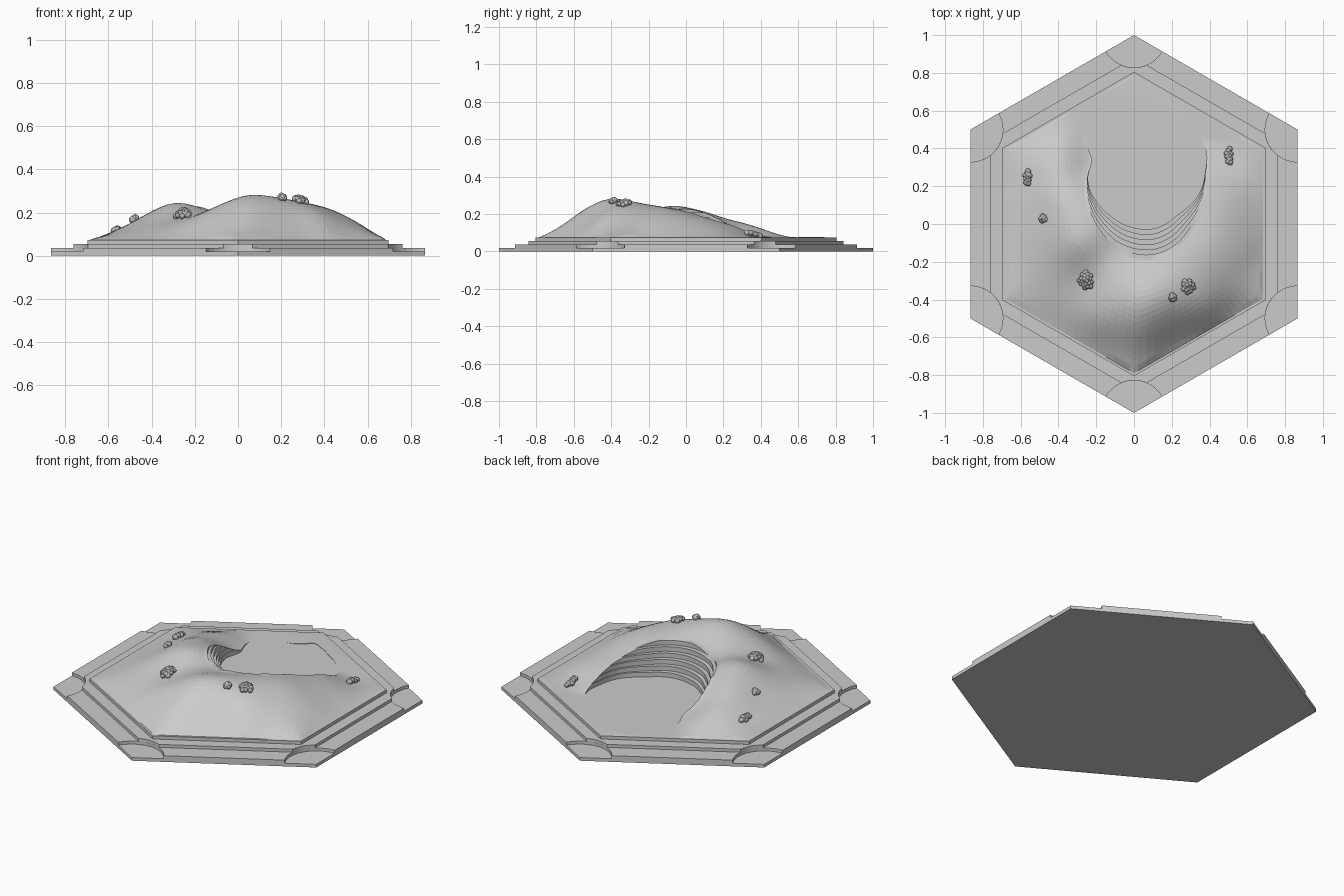
import bpy, bmesh, math, random
from mathutils import Vector

if "Cube" in bpy.data.objects:
    bpy.data.objects.remove(bpy.data.objects["Cube"])

random.seed(4)
FLOOR = 0.074
CX, CY = 0.065, 0.25          # centre of the quarry pit


def make_object(name, bm):
    bmesh.ops.remove_doubles(bm, verts=bm.verts, dist=0.0004)
    bmesh.ops.recalc_face_normals(bm, faces=bm.faces)
    mesh = bpy.data.meshes.new(name)
    bm.to_mesh(mesh)
    bm.free()
    ob = bpy.data.objects.new(name, mesh)
    bpy.context.collection.objects.link(ob)
    return ob


# Hexagonal base plates, the middle ones with round bites out of the corners
def hex_plate(name, R, z0, z1, bite=0.0):
    d, pts = 1 - R, []
    for i in range(6):
        phi = math.radians(90 + 60 * i)
        if bite <= d:
            pts.append((R * math.cos(phi), R * math.sin(phi)))
            continue
        t = (-d + math.sqrt(4 * bite**2 - 3 * d**2)) / 2
        half = math.atan2(t * math.sin(math.pi / 3), d + t / 2)
        for k in range(13):
            a = phi + math.pi + half * (1 - k / 6)
            pts.append((math.cos(phi) + bite * math.cos(a),
                        math.sin(phi) + bite * math.sin(a)))
    bm = bmesh.new()
    face = bm.faces.new([bm.verts.new((x, y, z0)) for x, y in pts])
    ext = bmesh.ops.extrude_face_region(bm, geom=[face], use_keep_orig=True)
    bmesh.ops.translate(bm, vec=(0, 0, z1 - z0),
                        verts=[v for v in ext["geom"] if isinstance(v, bmesh.types.BMVert)])
    return make_object(name, bm)


hex_plate("base_plate", 1.0, 0, 0.019)
hex_plate("notched_plate", 1.0, 0.019, 0.037, 0.172)
hex_plate("middle_step", 0.88, 0.037, 0.055, 0.172)
hex_plate("top_step", 0.805, 0.055, FLOOR)

# Terrain heights, smoothly interpolated between a few spot heights
spots = [(0.05, -0.4, .28), (0.17, -0.38, .27), (0.04, -0.5, .25), (0.04, -0.6, .185),
         (0.04, -0.7, .115), (0.3, -0.33, .245), (0.38, -0.45, .175), (-0.25, -0.3, .178),
         (-0.2, -0.5, .165), (-0.42, -0.4, .12), (-0.45, -0.18, .165), (-0.28, -0.1, .242),
         (-0.48, 0.03, .16), (-0.56, 0.24, .11), (-0.36, 0.12, .205), (-0.37, 0.3, .152),
         (-0.37, 0.42, .115), (-0.25, 0.3, .105), (-0.27, 0.48, .074), (-0.1, -0.14, .205),
         (0.07, -0.19, .235), (0.4, -0.1, .22), (0.5, -0.2, .182), (0.6, -0.15, .125),
         (0.37, 0.1, .18), (0.5, 0.15, .14), (0.39, 0.27, .13), (0.5, 0.36, .083),
         (0.36, 0.44, .076), (0.15, 0.62, .076), (-0.06, 0.61, .076)]
corners = [Vector((0.79 * math.cos(math.radians(90 + 60 * i)),
                   0.79 * math.sin(math.radians(90 + 60 * i)))) for i in range(6)]
for i in range(6):
    for k in range(4):
        p = corners[i].lerp(corners[(i + 1) % 6], k / 4)
        spots.append((p.x, p.y, FLOOR))


def kernel(x, y, s):
    return math.sqrt((x - s[0])**2 + (y - s[1])**2 + 0.01)


def solve(A, b):
    n = len(b)
    M = [row + [v] for row, v in zip(A, b)]
    for c in range(n):
        p = max(range(c, n), key=lambda r: abs(M[r][c]))
        M[c], M[p] = M[p], M[c]
        for r in range(c + 1, n):
            f = M[r][c] / M[c][c]
            M[r] = [u - f * v for u, v in zip(M[r], M[c])]
    w = [0.0] * n
    for r in reversed(range(n)):
        w[r] = (M[r][n] - sum(M[r][k] * w[k] for k in range(r + 1, n))) / M[r][r]
    return w


weights = solve([[kernel(s[0], s[1], q) for q in spots] for s in spots],
                [s[2] - FLOOR for s in spots])


def height(x, y):
    return max(FLOOR, FLOOR + sum(w * kernel(x, y, s) for w, s in zip(weights, spots)))


# Pit rim outline as radius over angle
rim = [(.385, .25), (.39, .4), (.33, .49), (.2, .59), (.1, .65), (.04, .675), (0, .64),
       (-.06, .605), (-.2, .57), (-.265, .52), (-.265, .45), (-.235, .35), (-.255, .25),
       (-.25, .1), (-.2, -.03), (-.1, -.14), (.07, -.19), (.2, -.15), (.31, -.03), (.37, .1)]
polar = sorted((math.atan2(y - CY, x - CX) % math.tau, math.hypot(x - CX, y - CY)) for x, y in rim)


def rim_radius(a):
    n = len(polar)
    for i in range(n):
        a0, a1 = polar[i][0], polar[(i + 1) % n][0]
        span, off = (a1 - a0) % math.tau, (a - a0) % math.tau
        if off <= span:
            t = off / span
            p0, p1, p2, p3 = (polar[(i + k) % n][1] for k in (-1, 0, 1, 2))
            return p1 + 0.5 * t * (p2 - p0 + t * (2*p0 - 5*p1 + 4*p2 - p3
                                                  + t * (3 * (p1 - p2) + p3 - p0)))


def edge_radius(a):
    best = 9
    for i in range(6):
        n = math.radians(60 * i)
        d = math.cos(a - n)
        if d > 1e-6:
            ap = 0.79 * math.cos(math.pi / 6)
            best = min(best, (ap - CX * math.cos(n) - CY * math.sin(n)) / d)
    return best


angles = sorted([math.tau * i / 144 for i in range(144)]
                + [math.atan2(c.y - CY, c.x - CX) % math.tau for c in corners])


def sheet(name, column):
    bm = bmesh.new()
    cols = [[bm.verts.new(p) for p in column(a)] for a in angles]
    for i, c in enumerate(cols):
        d = cols[(i + 1) % len(cols)]
        for k in range(len(c) - 1):
            bm.faces.new((c[k], c[k + 1], d[k + 1], d[k]))
    return make_object(name, bm)


def at(a, r):
    return CX + r * math.cos(a), CY + r * math.sin(a)


# Hillside from the pit rim out to the edge of the top step
def hill_column(a):
    r0, r1 = rim_radius(a), edge_radius(a)
    out = []
    for k in range(19):
        x, y = at(a, r0 + (r1 - r0) * k / 18)
        out.append((x, y, height(x, y) if k < 18 else FLOOR))
    return out


# Stepped rock layers on the pit wall, cut off where the rim is lower
def wall_column(a):
    r = rim_radius(a)
    top = height(*at(a, r))
    inset = 0.012 + 0.15 * max(0, -math.sin(a))**1.5
    out = []
    for k in range(6):
        x, y = at(a, r - inset * (1 - k / 6))
        for j in (k, k + 1):
            out.append((x, y, min(top, FLOOR + 0.027 * j)))
    out.append((*at(a, r), top))
    return out


hill = sheet("hillside", hill_column)
wall = sheet("pit_wall", wall_column)
for ob in (hill, wall):       # keep the open sheets facing upward
    if sum(p.normal.z * p.area for p in ob.data.polygons) < 0:
        ob.data.flip_normals()


# Bushes: clumps of small balls resting on the hillside
def bush(name, x, y, sx, sy, sz, count):
    bm = bmesh.new()
    for i in range(count):
        a, q = i * 2.4, math.sqrt((i + 0.5) / count)
        px = x + (sx - 0.012) * q * math.cos(a)
        py = y + (sy - 0.012) * q * math.sin(a)
        pz = height(px, py) + 0.008 + (sz - 0.02) * (1 - q * q) * random.uniform(0.7, 1)
        ball = bmesh.ops.create_icosphere(bm, subdivisions=2, radius=random.uniform(.012, .016))
        bmesh.ops.translate(bm, vec=(px, py, pz), verts=ball["verts"])
    make_object(name, bm)


bush("bush_west", -0.565, 0.245, .027, .048, .033, 12)
bush("bush_west_small", -0.48, 0.03, .026, .026, .032, 8)
bush("bush_valley", -0.255, -0.3, .047, .055, .05, 20)
bush("bush_peak_small", 0.205, -0.39, .026, .026, .03, 8)
bush("bush_peak", 0.287, -0.33, .044, .045, .035, 16)
bush("bush_east", 0.503, 0.36, .027, .052, .03, 12)
